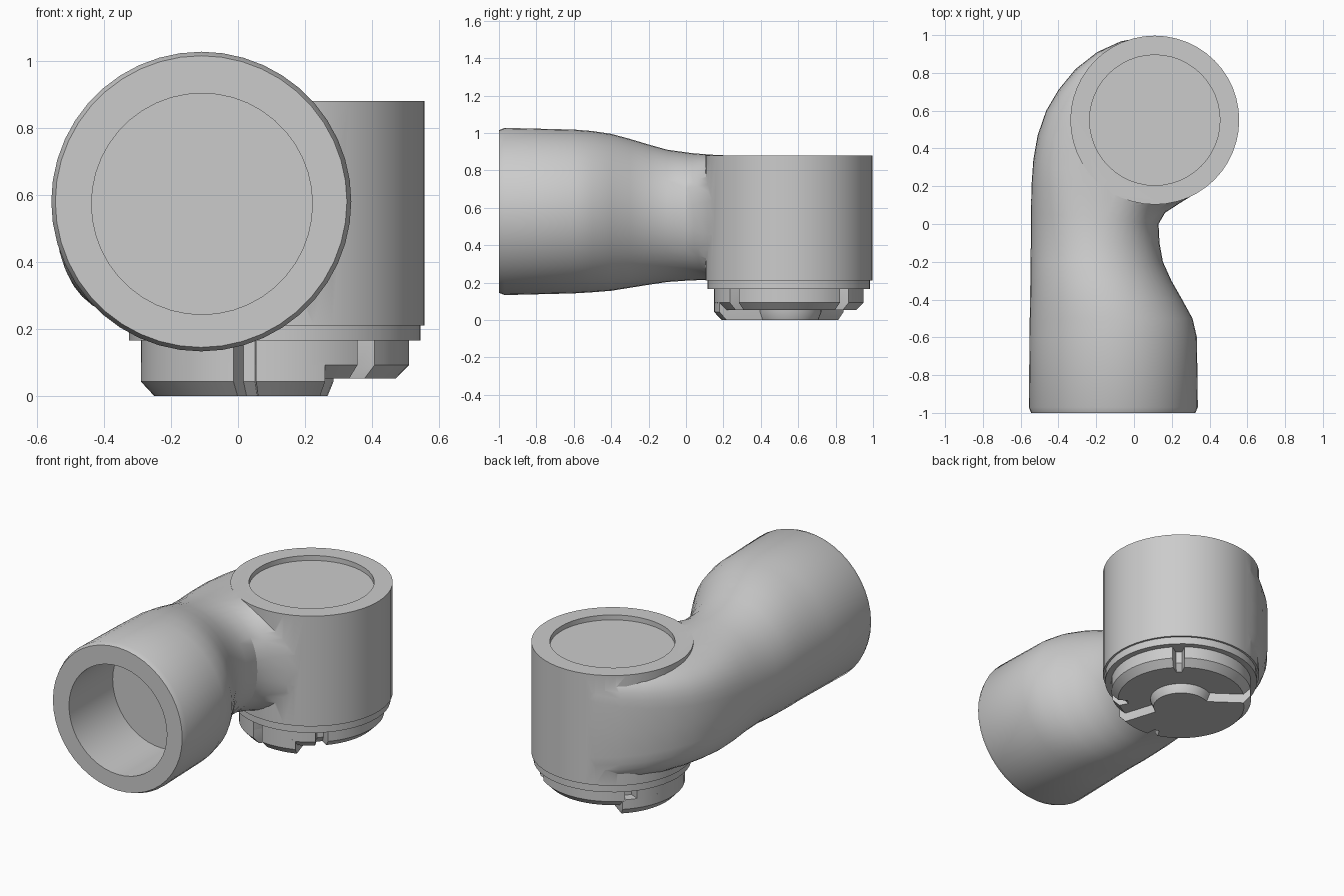
import bpy, bmesh, math
from mathutils import Vector

if "Cube" in bpy.data.objects:
    bpy.data.objects.remove(bpy.data.objects["Cube"])

CX, CY = 0.11, 0.55          # axis of the upright socket


def loft(name, rings):
    """Skin a list of equal-length point rings and cap both ends."""
    bm = bmesh.new()
    vs = [[bm.verts.new(p) for p in r] for r in rings]
    n = len(vs[0])
    for a, b in zip(vs, vs[1:]):
        for i in range(n):
            j = (i + 1) % n
            bm.faces.new((a[i], a[j], b[j], b[i]))
    bm.faces.new(vs[0][::-1])
    bm.faces.new(vs[-1])
    bmesh.ops.recalc_face_normals(bm, faces=bm.faces)
    me = bpy.data.meshes.new(name)
    bm.to_mesh(me)
    bm.free()
    ob = bpy.data.objects.new(name, me)
    bpy.context.collection.objects.link(ob)
    return ob


def disc(name, profile, sides=48):
    """Upright turned part from (radius, z) pairs."""
    rings = [[(CX + r * math.cos(2 * math.pi * i / sides),
               CY + r * math.sin(2 * math.pi * i / sides), z)
              for i in range(sides)] for r, z in profile]
    return loft(name, rings)


def power(v, e):
    return math.copysign(abs(v) ** e, v) if abs(v) > 1e-9 else 0.0


def section(inner, outer, z0, z1, e=1.0, sides=44):
    """Rounded cross-section between two plan points; e < 1 squares it off."""
    a, b = Vector(inner), Vector(outer)
    mid, half = (a + b) / 2, (b - a) / 2
    out = []
    for i in range(sides):
        t = 2 * math.pi * i / sides
        p = mid + half * power(math.cos(t), e)
        out.append((p.x, p.y, (z0 + z1) / 2 + (z1 - z0) / 2 * power(math.sin(t), e)))
    return out


def combine(target, other, operation):
    m = target.modifiers.new(operation.lower(), 'BOOLEAN')
    m.operation, m.solver, m.object = operation, 'EXACT', other
    bpy.context.view_layer.objects.active = target
    bpy.ops.object.modifier_apply(modifier=m.name)
    bpy.data.objects.remove(other)


def keyed_plate(name, outline, levels):
    """Star-shaped plate: outline of (degrees, radius), levels of (scale, z)."""
    return loft(name, [[(CX + r * s * math.cos(math.radians(a)),
                         CY + r * s * math.sin(math.radians(a)), z)
                        for a, r in outline] for s, z in levels])


def notched_arc(start, end, radius, notches, step=6):
    """Arc points with narrow rim notches at the given angles."""
    pts = [(a, radius) for a in range(start, end, step)
           if all(abs(a - n) > 6 for n in notches)] + [(end, radius)]
    for n in notches:
        pts += [(n - 5, radius), (n - 3, radius - 0.06),
                (n + 3, radius - 0.06), (n + 5, radius)]
    return sorted(pts)


# Bent arm: straight mouth, narrowing neck, then a turn into the socket
straight = [(-1.0, -0.545, 0.325, 0.145, 1.015), (-0.97, -0.557, 0.338, 0.133, 1.027),
            (-0.6, -0.553, 0.333, 0.142, 1.018), (-0.5, -0.552, 0.31, 0.148, 1.01),
            (-0.4, -0.55, 0.255, 0.156, 0.995), (-0.3, -0.549, 0.198, 0.172, 0.968),
            (-0.2, -0.548, 0.153, 0.188, 0.938), (-0.1, -0.546, 0.135, 0.203, 0.91)]
bend = [((0.13, 0.0), (-0.545, 0.06), 0.212, 0.892, 0.92),
        ((0.165, 0.06), (-0.543, 0.2), 0.213, 0.884, 0.8),
        ((0.25, 0.115), (-0.533, 0.34), 0.213, 0.879, 0.68),
        ((0.38, 0.195), (-0.51, 0.47), 0.213, 0.879, 0.6),
        ((0.4, 0.3), (-0.465, 0.6), 0.213, 0.879, 0.55),
        ((0.41, 0.42), (-0.4, 0.71), 0.213, 0.879, 0.5),
        ((0.42, 0.5), (-0.31, 0.82), 0.213, 0.879, 0.45),
        ((0.43, 0.58), (-0.195, 0.91), 0.213, 0.879, 0.4),
        ((0.44, 0.65), (-0.07, 0.967), 0.213, 0.879, 0.35),
        ((0.45, 0.7), (0.05, 0.989), 0.213, 0.879, 0.3)]
rings = [section((xr, y), (xl, y), z0, z1) for y, xl, xr, z0, z1 in straight]
rings += [section(*s) for s in bend]
elbow = loft("elbow_body", rings)

# Upright socket joined to the arm, with a shallow top recess and a mouth bore
combine(elbow, disc("socket", [(0.447, 0.21), (0.447, 0.88)]), 'UNION')
combine(elbow, disc("recess_cutter", [(0.345, 0.85), (0.345, 1.2)]), 'DIFFERENCE')
bore = loft("bore_cutter", [section((0.222, y), (-0.437, y), 0.243, 0.903)
                            for y in (-1.2, -0.58)])
combine(elbow, bore, 'DIFFERENCE')

# Flange under the socket
flange = disc("flange", [(0.435, 0.165), (0.435, 0.212)])

# Round connector plate with chamfered lower rim and key notches
upper = keyed_plate("connector_plate",
                    notched_arc(-60, 294, 0.4, [-47, 48, 140, 257]),
                    [(0.9, 0.052), (1.0, 0.092), (1.0, 0.17)])

# Lower half plate with a round hub reaching past the dividing edge
half = notched_arc(133, 292, 0.4, [257])
hub = [(a, 0.175) for a in range(298, 488, 10)]
lower = keyed_plate("half_key_plate", half + hub,
                    [(0.9, 0.0), (1.0, 0.043), (1.0, 0.1)])

for ob in (elbow, flange, upper, lower):
    bpy.ops.object.select_all(action='DESELECT')
    ob.select_set(True)
    bpy.context.view_layer.objects.active = ob
    bpy.ops.object.shade_smooth_by_angle(angle=math.radians(30))
